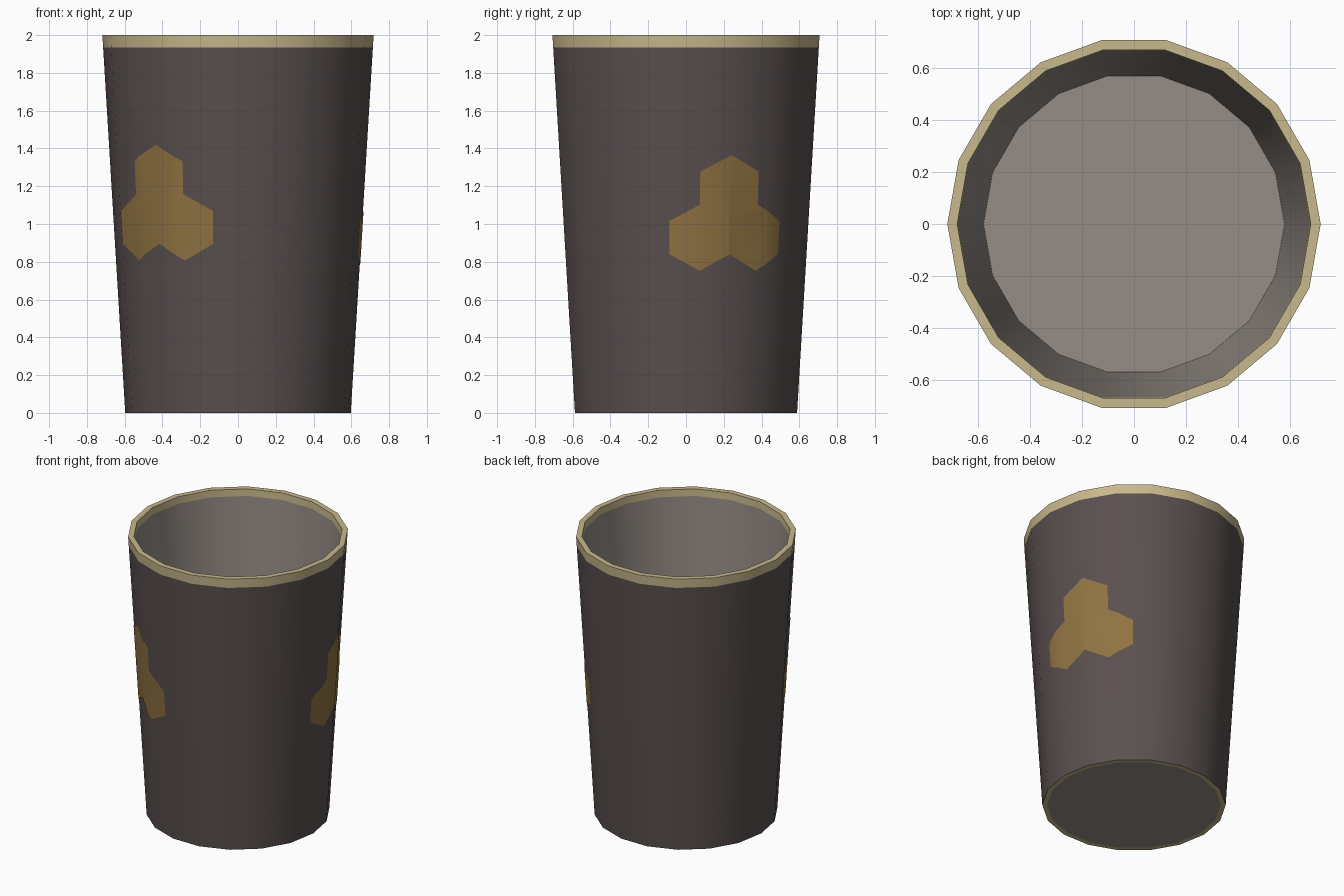
import bpy, bmesh, math

if "Cube" in bpy.data.objects:
    bpy.data.objects.remove(bpy.data.objects["Cube"])

SIDES = 18
STEP = 2 * math.pi / SIDES
R_BASE, R_TOP, H = 0.597, 0.718, 2.0


def material(name, r, g, b):
    lin = lambda c: ((c / 255 + 0.055) / 1.055) ** 2.4
    m = bpy.data.materials.new(name)
    m.diffuse_color = (lin(r), lin(g), lin(b), 1)
    m.use_nodes = True
    m.node_tree.nodes["Principled BSDF"].inputs["Base Color"].default_value = m.diffuse_color
    return m


DARK = material("dark brown", 90, 80, 79)
CREAM = material("cream", 200, 184, 140)
TAUPE = material("taupe", 150, 141, 134)
OCHRE = material("ochre", 144, 115, 66)


def finish(name, bm, mats):
    me = bpy.data.meshes.new(name)
    bm.to_mesh(me)
    bm.free()
    for m in mats:
        me.materials.append(m)
    ob = bpy.data.objects.new(name, me)
    bpy.context.collection.objects.link(ob)
    bpy.ops.object.select_all(action='DESELECT')
    ob.select_set(True)
    bpy.context.view_layer.objects.active = ob
    bpy.ops.object.shade_smooth_by_angle(angle=math.radians(30))
    return ob


def outer(z):
    return R_BASE + (R_TOP - R_BASE) * z / H


# cup: profile from underside, up the outside, over the rim, down inside
# each entry: radius, height, material of the band that follows
profile = [(0.565, 0, 1), (R_BASE, 0, 0), (outer(1.935), 1.935, 1),
           (R_TOP, H, 1), (0.68, H, 1), (0.678, 1.95, 2), (0.579, 0.02, 2)]
bm = bmesh.new()
rings = [[bm.verts.new((r * math.cos(i * STEP), r * math.sin(i * STEP), z))
          for i in range(SIDES)] for r, z, _ in profile]
for (lo, hi), (_, _, mat) in zip(zip(rings, rings[1:]), profile):
    for i in range(SIDES):
        j = (i + 1) % SIDES
        bm.faces.new((lo[i], lo[j], hi[j], hi[i])).material_index = mat
bm.faces.new(rings[-1]).material_index = 2               # inner floor
bm.faces.new(list(reversed(rings[0]))).material_index = 2  # underside disc
finish("cup_body", bm, [DARK, CREAM, TAUPE])


# honeycomb patches: flat hexagons in (angle, height), cut at the cup's
# facet edges and wrapped just above the wall
def honeycomb(name, angle, z_top):
    bm = bmesh.new()
    half, size = math.radians(14.3), 0.175
    a0 = math.radians(angle)
    for da, dz in ((0, 0), (-half, -1.5 * size), (half, -1.5 * size)):
        corners = [(1, -0.5), (1, 0.5), (0, 1), (-1, 0.5), (-1, -0.5), (0, -1)]
        bm.faces.new([bm.verts.new((a0 + da + u * half, z_top + dz + v * size, 0))
                      for u, v in corners])
    for k in range(SIDES + 1):
        bmesh.ops.bisect_plane(bm, geom=bm.verts[:] + bm.edges[:] + bm.faces[:],
                               plane_co=(k * STEP, 0, 0), plane_no=(1, 0, 0))
    bmesh.ops.remove_doubles(bm, verts=bm.verts[:], dist=0.0005)
    for v in bm.verts:
        a, z = v.co.x, v.co.y
        off = (a + 1e-6) % STEP - STEP / 2
        r = outer(z) * math.cos(STEP / 2) / math.cos(off) + 0.003
        v.co = (r * math.cos(a), r * math.sin(a), z)
    finish(name, bm, [OCHRE])


honeycomb("honeycomb_patch_right", 20.8, 1.19)
honeycomb("honeycomb_patch_front", 229.8, 1.245)
